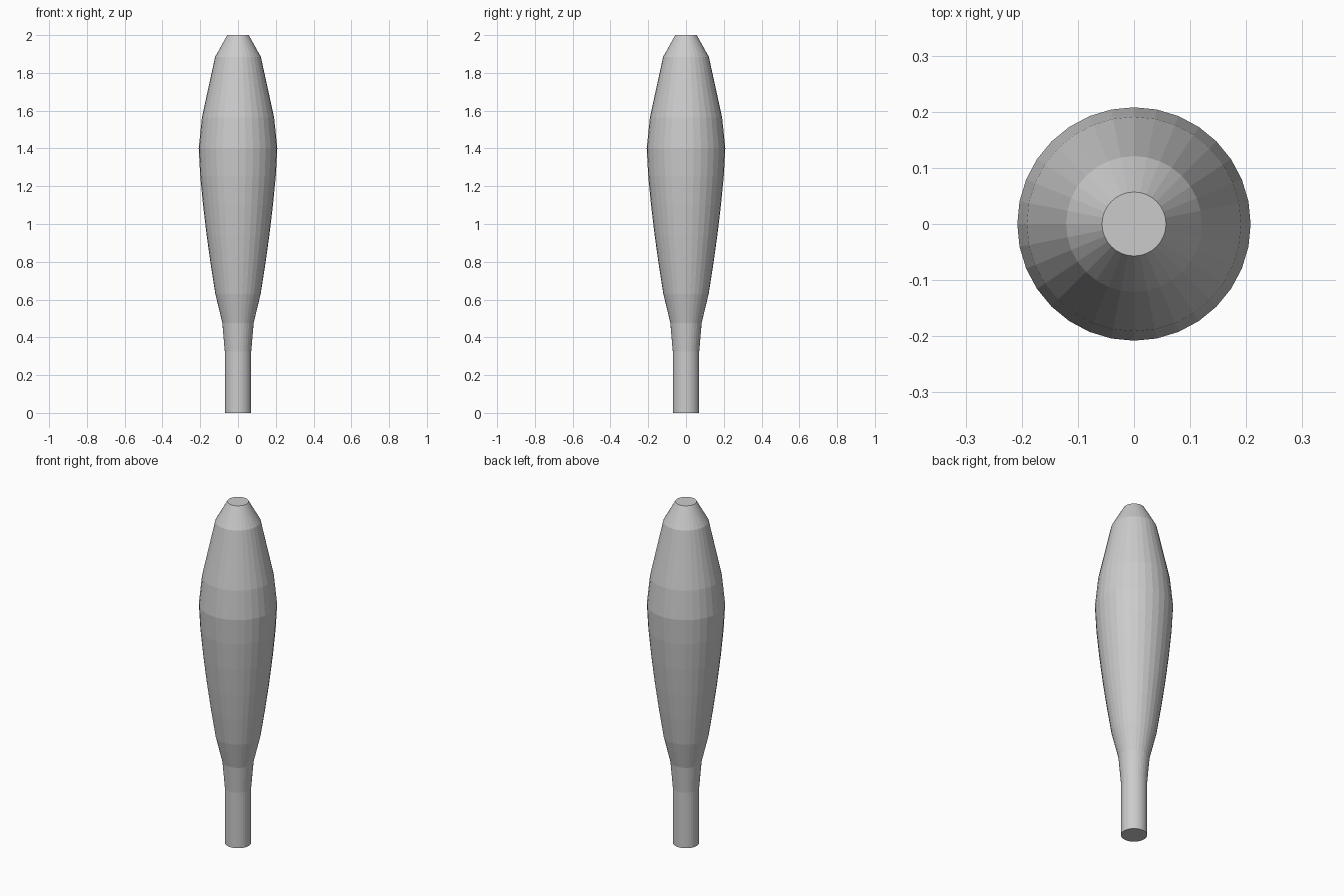
import bpy, bmesh
from math import cos, sin, tau

if "Cube" in bpy.data.objects:
    bpy.data.objects.remove(bpy.data.objects["Cube"])

SIDES = 32
# (radius, height) from the foot of the handle to the flat tip
PROFILE = [(0.07, 0), (0.07, 0.325), (0.083, 0.477), (0.120, 0.63),
           (0.145, 0.79), (0.166, 0.94), (0.185, 1.10), (0.200, 1.255),
           (0.208, 1.40), (0.191, 1.565), (0.121, 1.885), (0.057, 2.0)]


def lathe(name, profile, sides):
    bm = bmesh.new()
    rings = [[bm.verts.new((r * cos(tau * i / sides), r * sin(tau * i / sides), z))
              for i in range(sides)] for r, z in profile]
    for low, high in zip(rings, rings[1:]):
        for i in range(sides):
            j = (i + 1) % sides
            bm.faces.new((low[i], low[j], high[j], high[i]))
    # flat end caps
    bm.faces.new(rings[0][::-1])
    bm.faces.new(rings[-1])
    mesh = bpy.data.meshes.new(name)
    bm.to_mesh(mesh)
    bm.free()
    obj = bpy.data.objects.new(name, mesh)
    bpy.context.collection.objects.link(obj)
    return obj


# Turned club: straight handle swelling into a tapered head, flat faces
lathe("turned_club", PROFILE, SIDES)
